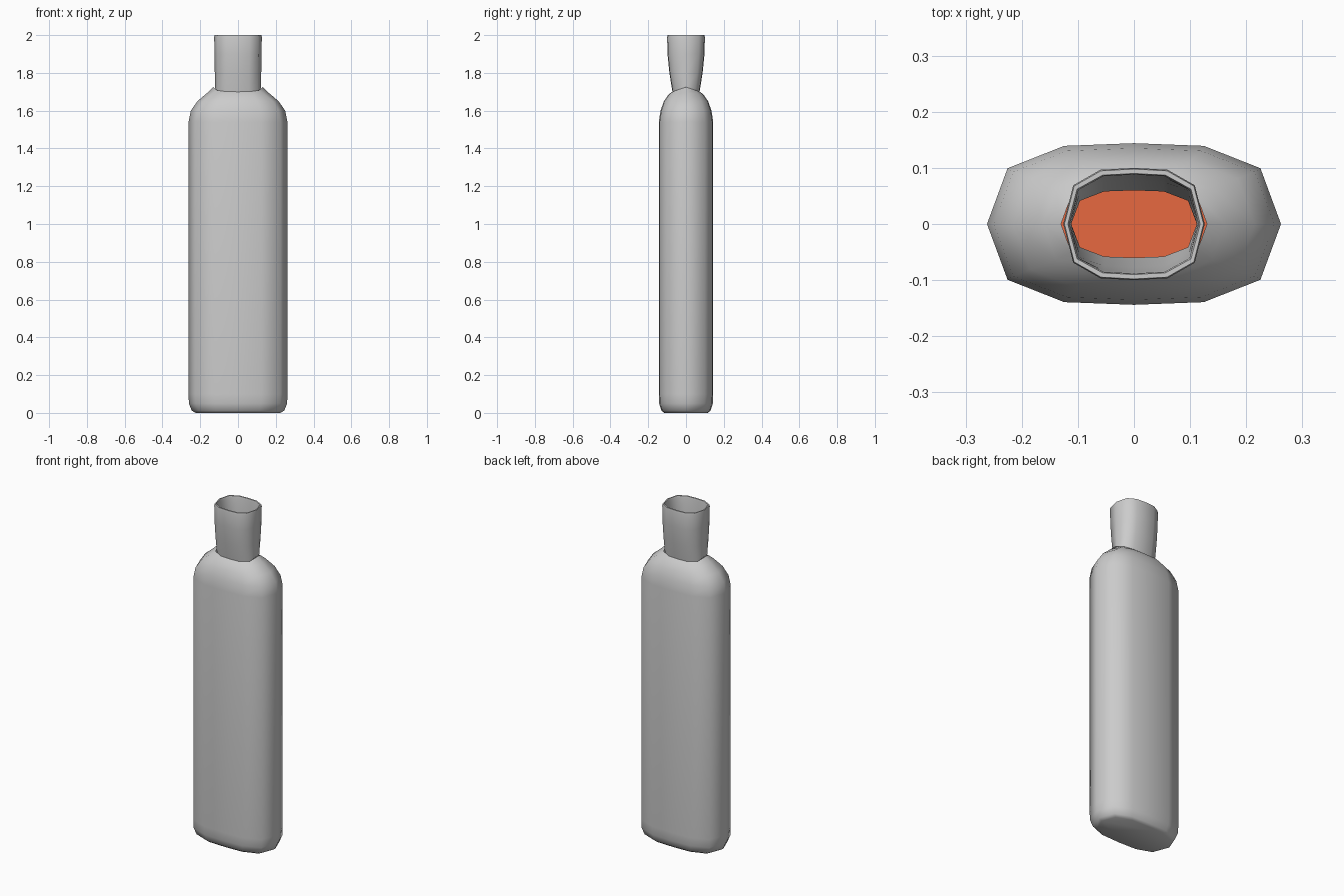
import bpy, bmesh, math

cube = bpy.data.objects.get("Cube")
if cube:
    bpy.data.objects.remove(cube, do_unlink=True)


def material(name, rgb):
    m = bpy.data.materials.new(name)
    m.use_nodes = True
    m.diffuse_color = (*rgb, 1)
    m.node_tree.nodes["Principled BSDF"].inputs["Base Color"].default_value = (*rgb, 1)
    return m


grey = material("bottle grey", (0.6, 0.6, 0.6))
orange = material("liquid orange", (0.8, 0.14, 0.05))

# Twelve-sided rounded section, mirrored from one quarter
quarter = [(1, 0), (0.86, 0.69), (0.475, 0.967), (0, 1)]
half = quarter + [(-x, y) for x, y in quarter[-2::-1]]
section = half + [(x, -y) for x, y in half[-2:0:-1]]


def loft(name, rings, mat, cap_start=False, cap_end=False):
    """Skin rings of (z, half width, half depth, dip of front and back)."""
    bm = bmesh.new()
    loops = [[bm.verts.new((x * w, y * d, z - dip * abs(y))) for x, y in section]
             for z, w, d, dip in rings]
    n = len(section)
    for low, high in zip(loops, loops[1:]):
        for i in range(n):
            j = (i + 1) % n
            bm.faces.new((low[i], low[j], high[j], high[i]))
    if cap_start:
        bm.faces.new(loops[0][::-1])
    if cap_end:
        bm.faces.new(loops[-1])
    mesh = bpy.data.meshes.new(name)
    bm.to_mesh(mesh)
    bm.free()
    mesh.materials.append(mat)
    obj = bpy.data.objects.new(name, mesh)
    bpy.context.collection.objects.link(obj)
    bpy.ops.object.select_all(action="DESELECT")
    obj.select_set(True)
    bpy.context.view_layer.objects.active = obj
    bpy.ops.object.shade_smooth_by_angle(angle=math.radians(60))
    return obj


# Bottle body with rounded base and shoulders
body_rings = [
    (0, 0.225, 0.115, 0), (0.012, 0.245, 0.13, 0), (0.05, 0.26, 0.142, 0),
    (0.1, 0.262, 0.144, 0), (1.54, 0.262, 0.144, 0), (1.6, 0.25, 0.135, 0),
    (1.65, 0.215, 0.117, 0), (1.695, 0.162, 0.093, 0.01), (1.725, 0.13, 0.073, 0.025),
]
loft("bottle_body", body_rings, grey, cap_start=True)

# Flared neck: outer wall, rounded rim, then inner wall
neck_rings = [
    (1.72, 0.122, 0.070, 0.03), (1.8, 0.123, 0.088, 0), (1.9, 0.125, 0.098, 0),
    (1.99, 0.126, 0.1, 0), (2, 0.124, 0.098, 0), (2, 0.118, 0.09, 0),
    (1.99, 0.115, 0.088, 0), (1.9, 0.114, 0.086, 0), (1.8, 0.113, 0.077, 0),
    (1.7, 0.112, 0.06, 0.02),
]
loft("bottle_neck", neck_rings, grey)

# Liquid held inside the body
liquid_rings = [(0.03, 0.22, 0.11, 0), (0.06, 0.25, 0.132, 0), (1.45, 0.25, 0.132, 0)]
loft("liquid", liquid_rings, orange, cap_start=True, cap_end=True)
